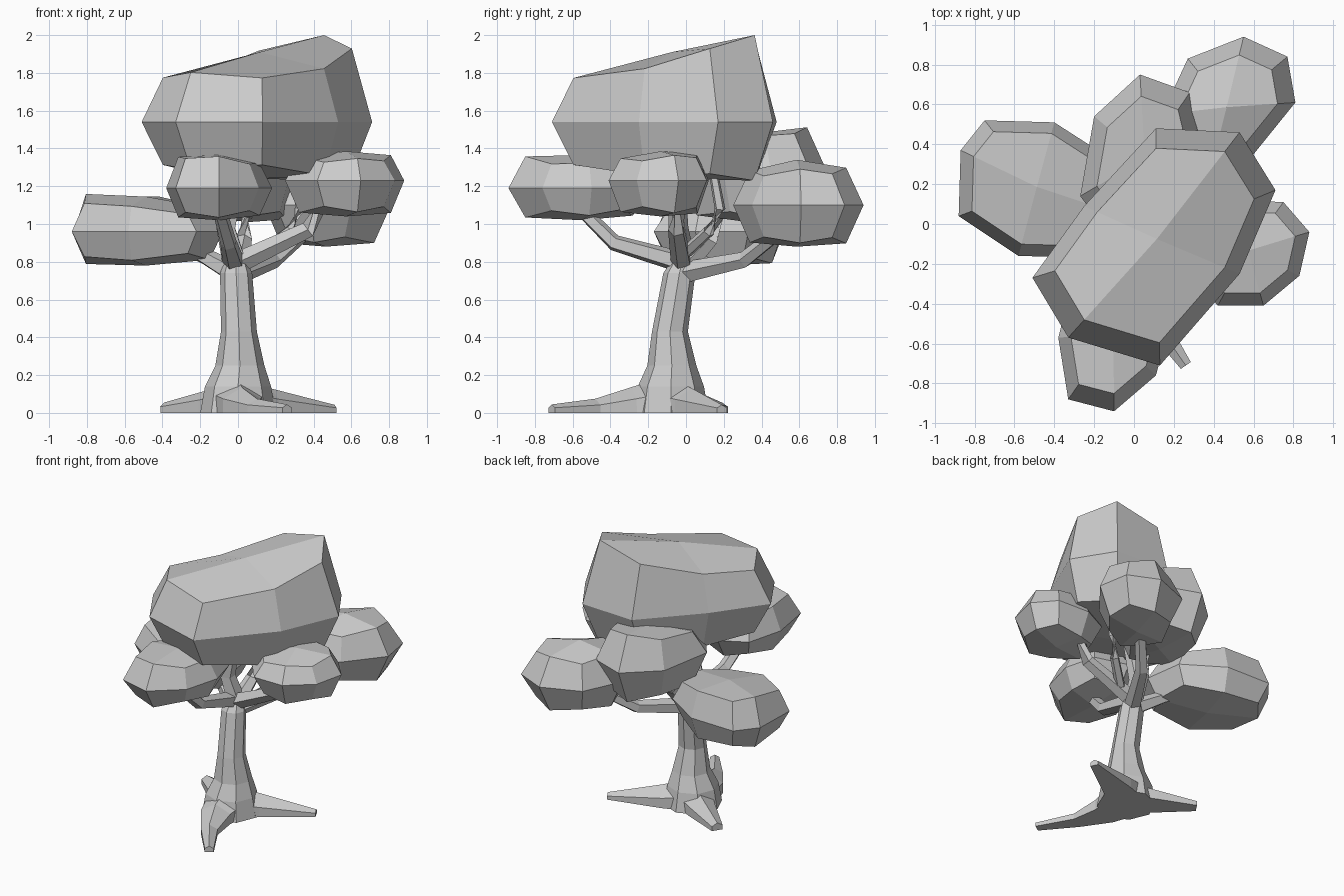
import bpy, math
from mathutils import Vector

if "Cube" in bpy.data.objects:
    bpy.data.objects.remove(bpy.data.objects["Cube"])


def make(name, verts, faces):
    me = bpy.data.meshes.new(name)
    me.from_pydata([tuple(v) for v in verts], [], faces)
    me.update()
    ob = bpy.data.objects.new(name, me)
    bpy.context.collection.objects.link(ob)
    return ob


def bridge(rings, n):
    return [(r * n + i, r * n + (i + 1) % n, (r + 1) * n + (i + 1) % n, (r + 1) * n + i)
            for r in range(rings - 1) for i in range(n)]


def limb(name, path, radii, n=5, floor=None):
    """Tapered faceted tube along a path."""
    pts = [Vector(p) for p in path]
    verts = []
    for k, p in enumerate(pts):
        t = (pts[min(k + 1, len(pts) - 1)] - pts[max(k - 1, 0)]).normalized()
        ref = Vector((0, 0, 1)) if abs(t.z) < 0.85 else Vector((0, 1, 0))
        u = ref.cross(t).normalized()
        w = t.cross(u)
        for i in range(n):
            a = math.tau * (i + 0.5) / n
            v = p + (u * math.cos(a) + w * math.sin(a)) * radii[k]
            if floor is not None:
                v.z = max(v.z, floor)
            verts.append(v)
    m = len(pts)
    faces = bridge(m, n) + [tuple(reversed(range(n))), tuple(range((m - 1) * n, m * n))]
    return make(name, verts, faces)


def clump(name, outline, z_mid, z_top, z_bot, grad=(0, 0), s=0.8, lift=(.02, .02), peak=.045):
    """Rounded block of leaves: 8-point outline, inset rings above and below, peaked caps.
    lift raises the end and side midpoints of the top ring."""
    c = sum((Vector(p) for p in outline), Vector((0, 0))) / 8

    def ring(z, k, g, lifts):
        out = []
        for i, p in enumerate(outline):
            d = (Vector(p) - c) * k
            dz = g * (grad[0] * d.x + grad[1] * d.y)
            dz += lifts[(i // 2) % 2] if i % 2 else 0
            out.append((c.x + d.x, c.y + d.y, z + dz))
        return out

    verts = ring(z_bot, s, -0.3, (-.03, -.03)) + ring(z_mid, 1, 0, (0, 0)) + ring(z_top, s, 1, lift)
    verts += [(c.x, c.y, z_bot - 0.05), (c.x, c.y, z_top + peak)]
    faces = bridge(3, 8)
    for i in range(1, 8, 2):
        a, b, d = i, (i + 1) % 8, (i + 2) % 8
        faces += [(24, d, b, a), (25, 16 + a, 16 + b, 16 + d)]
    return make(name, verts, faces)


# Leaf clumps
clump("crown_leaves", [(-.51, -.27), (-.33, -.57), (.13, -.71), (.53, -.25),
      (.71, .17), (.53, .46), (.11, .48), (-.25, .09)], 1.54, 1.85, 1.29, (.1, .15), .82, (.05, -.04), .06)
clump("left_leaves", [(-.88, .04), (-.58, -.16), (-.22, -.17), (-.08, .05),
      (-.12, .33), (-.40, .51), (-.75, .52), (-.87, .37)], .96, 1.10, .83, (-.07, .11), .83)
clump("front_leaves", [(-.33, -.88), (-.10, -.94), (.11, -.76), (.18, -.5),
      (.12, -.27), (-.12, -.2), (-.31, -.3), (-.38, -.57)], 1.19, 1.32, 1.07, (-.07, -.06), .77)
clump("right_leaves", [(.83, -.26), (.88, -.04), (.75, .11), (.5, .12),
      (.30, .02), (.25, -.2), (.42, -.41), (.65, -.41)], 1.23, 1.34, 1.09, (0, .06), .77)
clump("back_right_leaves", [(.77, .84), (.55, .94), (.27, .83), (.14, .55),
      (.20, .32), (.38, .25), (.60, .35), (.81, .61)], 1.10, 1.26, .93, (0, .03), .74, (.03, .03), .08)
clump("back_leaves", [(.28, .66), (.03, .75), (-.20, .54), (-.27, .14),
      (-.12, -.06), (.1, -.04), (.28, .2), (.33, .45)], 1.27, 1.43, 1.06, (0, .2), .74)

# Trunk: stacked eight-sided rings (x, y, z, radius)
levels = [(0, -.08, 0, .20), (0, -.08, .14, .175), (.01, -.075, .25, .13),
          (.005, -.085, .43, .095), (-.01, -.035, .74, .085), (-.01, -.01, .83, .05)]
tv = [(x + r * math.cos(math.tau * i / 8), y + r * math.sin(math.tau * i / 8), z)
      for x, y, z, r in levels for i in range(8)]
make("trunk", tv, bridge(6, 8) + [tuple(range(7, -1, -1)), tuple(range(40, 48))])

# Roots
limb("front_root", [(0, -.14, .02), (.02, -.29, .015), (.10, -.48, .01), (.26, -.71, .01)],
     [.16, .12, .065, .035], 6, 0)
limb("right_root", [(.03, -.05, .02), (.17, .03, .015), (.51, .19, .01)], [.15, .115, .033], 6, 0)
limb("left_root", [(-.03, -.05, .02), (-.16, .04, .015), (-.39, .19, .01)], [.14, .105, .045], 6, 0)

# Branches
limb("right_branch", [(-.01, -.02, .79), (.37, -.05, .97), (.46, -.02, 1.14)], [.06, .045, .038])
limb("back_right_branch", [(.0, -.02, .74), (.19, .31, .81), (.36, .5, .96)], [.06, .045, .038])
limb("front_branch", [(-.02, .0, .79), (-.05, -.38, .90), (-.10, -.56, 1.08)], [.06, .045, .038])
limb("left_branch", [(-.02, -.01, .74), (-.18, .08, .83), (-.38, .16, .92)], [.06, .045, .038])
limb("back_branch", [(.0, .0, .78), (.03, .13, .92), (.05, .22, 1.12)], [.06, .045, .038])
limb("crown_branch", [(-.01, -.01, .78), (-.06, -.04, .98), (.02, -.05, 1.34)], [.07, .055, .04])
limb("upper_branch", [(.12, .0, .85), (.27, .12, .96), (.33, .18, 1.08), (.33, .14, 1.3)], [.035, .032, .03, .025])
